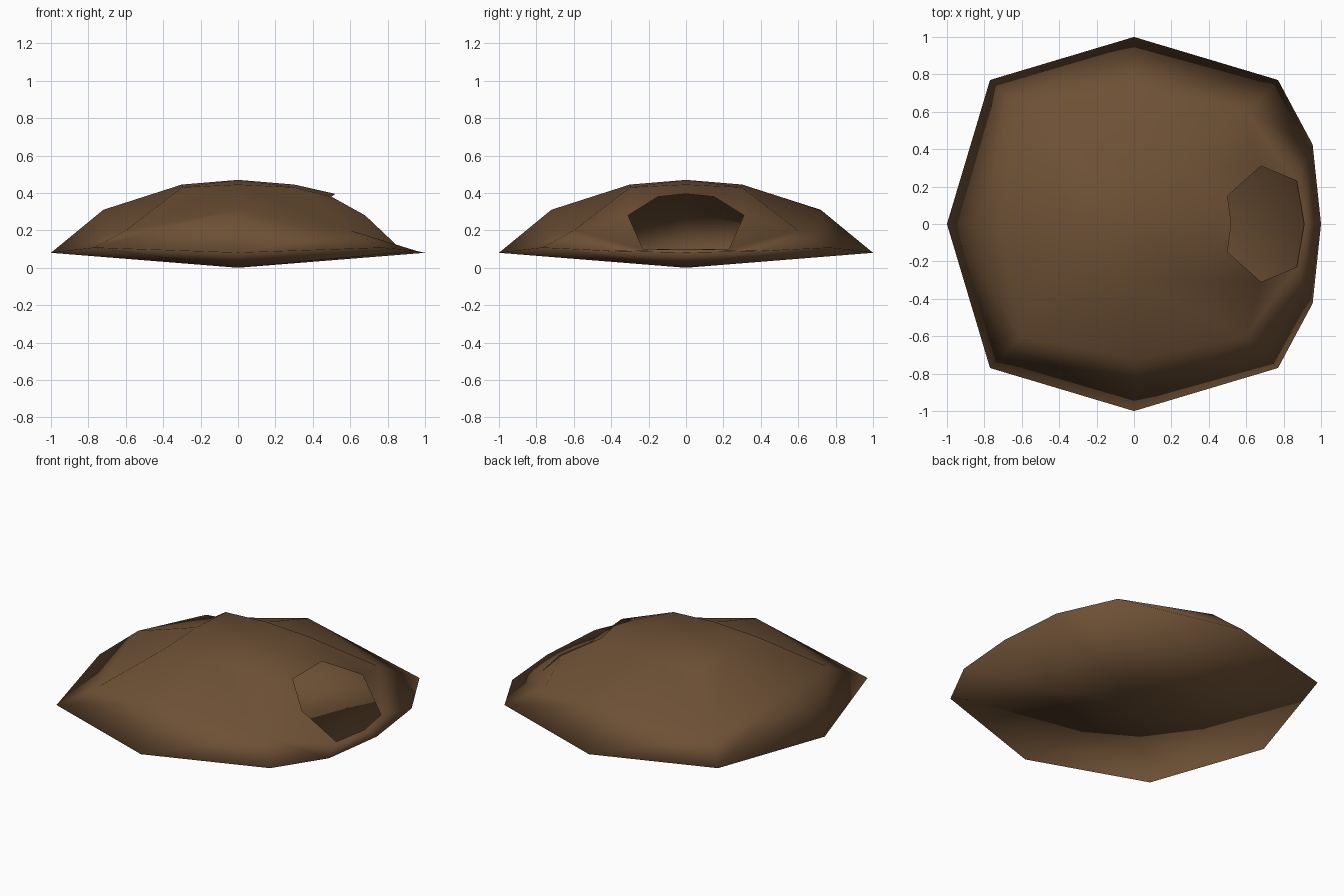
import bpy
import bmesh

cube = bpy.data.objects.get("Cube")
if cube:
    bpy.data.objects.remove(cube)

# Material
mat = bpy.data.materials.new("earth_brown")
mat.use_nodes = True
colour = (0.155, 0.081, 0.036, 1)
mat.diffuse_color = colour
bsdf = mat.node_tree.nodes["Principled BSDF"]
bsdf.inputs["Base Color"].default_value = colour
bsdf.inputs["Roughness"].default_value = 0.9

bm = bmesh.new()

# Eight compass directions, counter-clockwise from +x
DIRS = [(1, 0), (1, 1), (0, 1), (-1, 1), (-1, 0), (-1, -1), (0, -1), (1, -1)]


def ring(side, side_z, corner, corner_z, skip_first=False):
    """Eight-point ring: straight directions and corners have own reach and height."""
    verts = []
    for i, (dx, dy) in enumerate(DIRS):
        reach, z = (corner, corner_z) if i % 2 else (side, side_z)
        verts.append(None if skip_first and i == 0
                     else bm.verts.new((dx * reach, dy * reach, z)))
    return verts


def face(*verts):
    return bm.faces.new(verts)


rim = ring(1.0, 0.08, 0.77, 0.107)
shoulder = ring(0.72, 0.31, 0.6, 0.2, skip_first=True)
crown = ring(0.3, 0.445, 0.3, 0.43)
top = bm.verts.new((0, 0, 0.47))
bottom = bm.verts.new((0, 0, 0))

# Dome walls, leaving the +x side free for the opening
for k in range(1, 7):
    face(rim[k], rim[k + 1], shoulder[k + 1], shoulder[k])
    if k % 2:
        face(shoulder[k], shoulder[k + 1], crown[k + 1], crown[k])
    else:
        face(shoulder[k], shoulder[k + 1], crown[k])
        face(shoulder[k + 1], crown[k + 1], crown[k])

# Crown cap
for k in range(0, 8, 2):
    face(top, crown[k], crown[k + 1], crown[(k + 2) % 8])

# Opening: lintel and sill centres are shared, the rest is mirrored in y
lintel = bm.verts.new((0.52, 0, 0.395))
sill = bm.verts.new((0.91, 0, 0.1))
bulges = []
for s, c in ((1, 1), (-1, 7)):
    arch = bm.verts.new((0.5, s * 0.15, 0.38))
    jamb = bm.verts.new((0.68, s * 0.31, 0.28))
    foot = bm.verts.new((0.87, s * 0.23, 0.1))
    bulge = bm.verts.new((0.955, s * 0.425, 0.09))
    bulges.append(bulge)
    face(crown[0], lintel, arch, crown[c])
    face(crown[c], arch, jamb, shoulder[c])
    face(shoulder[c], jamb, foot)
    face(shoulder[c], foot, bulge, rim[c])
    face(bulge, foot, sill, rim[0])

# Shallow conical floor
outline = [rim[0], bulges[0]] + rim[1:] + [bulges[1]]
for a, b in zip(outline, outline[1:] + outline[:1]):
    face(bottom, b, a)

bmesh.ops.recalc_face_normals(bm, faces=bm.faces[:])
for f in bm.faces:
    f.smooth = True

mesh = bpy.data.meshes.new("dome_shelter")
bm.to_mesh(mesh)
bm.free()
mesh.materials.append(mat)
shelter = bpy.data.objects.new("dome_shelter", mesh)
bpy.context.scene.collection.objects.link(shelter)
